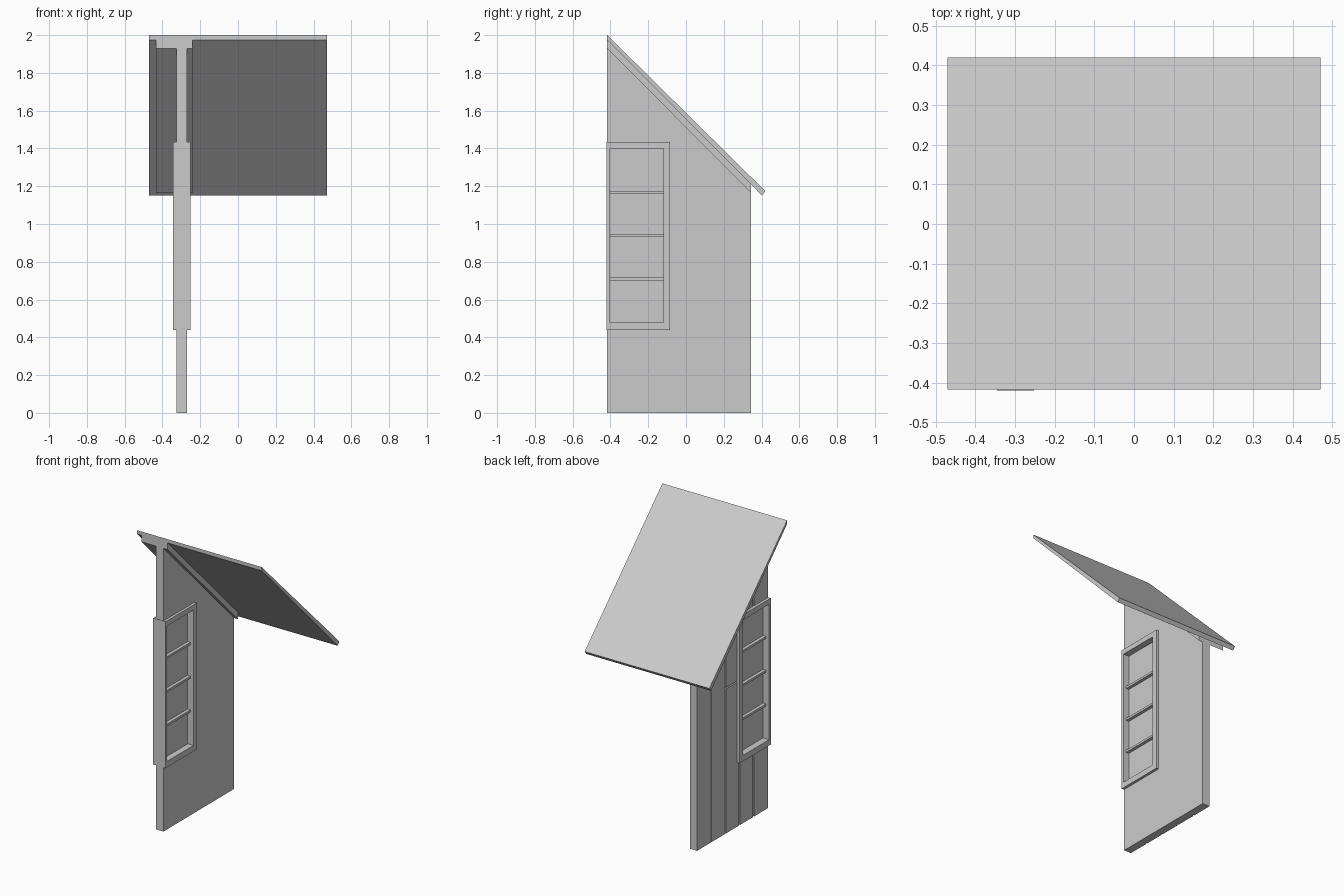
import bpy, bmesh

cube = bpy.data.objects.get("Cube")
if cube:
    bpy.data.objects.remove(cube, do_unlink=True)

grey = bpy.data.materials.new("plain_grey")
grey.use_nodes = True
grey.diffuse_color = (0.6, 0.6, 0.6, 1)
grey.node_tree.nodes["Principled BSDF"].inputs["Base Color"].default_value = (0.6, 0.6, 0.6, 1)


def prism(name, x0, x1, profile):
    """Extrude a (y, z) outline from x0 to x1."""
    bm = bmesh.new()
    face = bm.faces.new([bm.verts.new((x0, y, z)) for y, z in profile])
    ext = bmesh.ops.extrude_face_region(bm, geom=[face])
    verts = [v for v in ext["geom"] if isinstance(v, bmesh.types.BMVert)]
    bmesh.ops.translate(bm, verts=verts, vec=(x1 - x0, 0, 0))
    bmesh.ops.recalc_face_normals(bm, faces=bm.faces)
    mesh = bpy.data.meshes.new(name)
    bm.to_mesh(mesh)
    bm.free()
    mesh.materials.append(grey)
    ob = bpy.data.objects.new(name, mesh)
    bpy.context.collection.objects.link(ob)
    return ob


def rect(y0, y1, z0, z1):
    return [(y0, z0), (y1, z0), (y1, z1), (y0, z1)]


def box(name, x0, x1, y0, y1, z0, z1):
    return prism(name, x0, x1, rect(y0, y1, z0, z1))


def cut(ob, cutter):
    mod = ob.modifiers.new("opening", "BOOLEAN")
    mod.operation = "DIFFERENCE"
    mod.solver = "EXACT"
    mod.object = cutter


def eave(y):
    """Height of the roof underside at depth y."""
    return 1.975 - 1.006 * (y + 0.417)


FRONT, BACK = -0.417, 0.345
IN_Y0, IN_Y1, IN_Z0, IN_Z1 = -0.402, -0.12, 0.478, 1.4

# Window opening cutter
cutter = box("opening_cutter", -0.5, -0.1, IN_Y0, IN_Y1, IN_Z0, IN_Z1)
cutter.hide_render = True
cutter.hide_viewport = True
cutter.display_type = "WIRE"

# Wall core with a sloping top
core = prism("wall_core", -0.313, -0.27,
             [(FRONT, 0), (BACK, 0), (BACK, eave(BACK)), (FRONT, eave(FRONT))])
cut(core, cutter)

# Vertical planks on the outer side, one of them made of two lengths
count, gap = 5, 0.005
step = (BACK - FRONT) / count
for i in range(count):
    y0 = FRONT + i * step + (gap if i else 0)
    y1 = FRONT + (i + 1) * step - (gap if i < count - 1 else 0)
    spans = [(0, 0.985), (0.993, None)] if i == 2 else [(0, None)]
    for k, (z0, z1) in enumerate(spans):
        plank = prism(f"wall_plank_{i + 1}_{k + 1}", -0.325, -0.313,
                      [(y0, z0), (y1, z0), (y1, z1 or eave(y1)), (y0, z1 or eave(y0))])
        if i < 2:
            cut(plank, cutter)

# Window frame through the wall
frame = box("window_frame", -0.345, -0.252, -0.42, -0.084, 0.438, 1.435)
cut(frame, cutter)

# Window pane and glazing bars
box("window_pane", -0.3, -0.295, IN_Y0, IN_Y1, IN_Z0, IN_Z1)
for i, z in enumerate((0.708, 0.938, 1.168)):
    box(f"window_bar_{i + 1}", -0.322, -0.273, IN_Y0, IN_Y1, z - 0.0075, z + 0.0075)

# Rafter under the roof, wider on the planked side
prism("roof_rafter", -0.435, -0.24,
      [(FRONT, eave(FRONT) - 0.045), (BACK, eave(BACK) - 0.045),
       (BACK, eave(BACK)), (FRONT, eave(FRONT))])

# Sloping roof panel
prism("roof_panel", -0.47, 0.47,
      [(FRONT, eave(FRONT)), (0.402, eave(0.402)), (0.42, 1.174), (FRONT, 2.0)])
